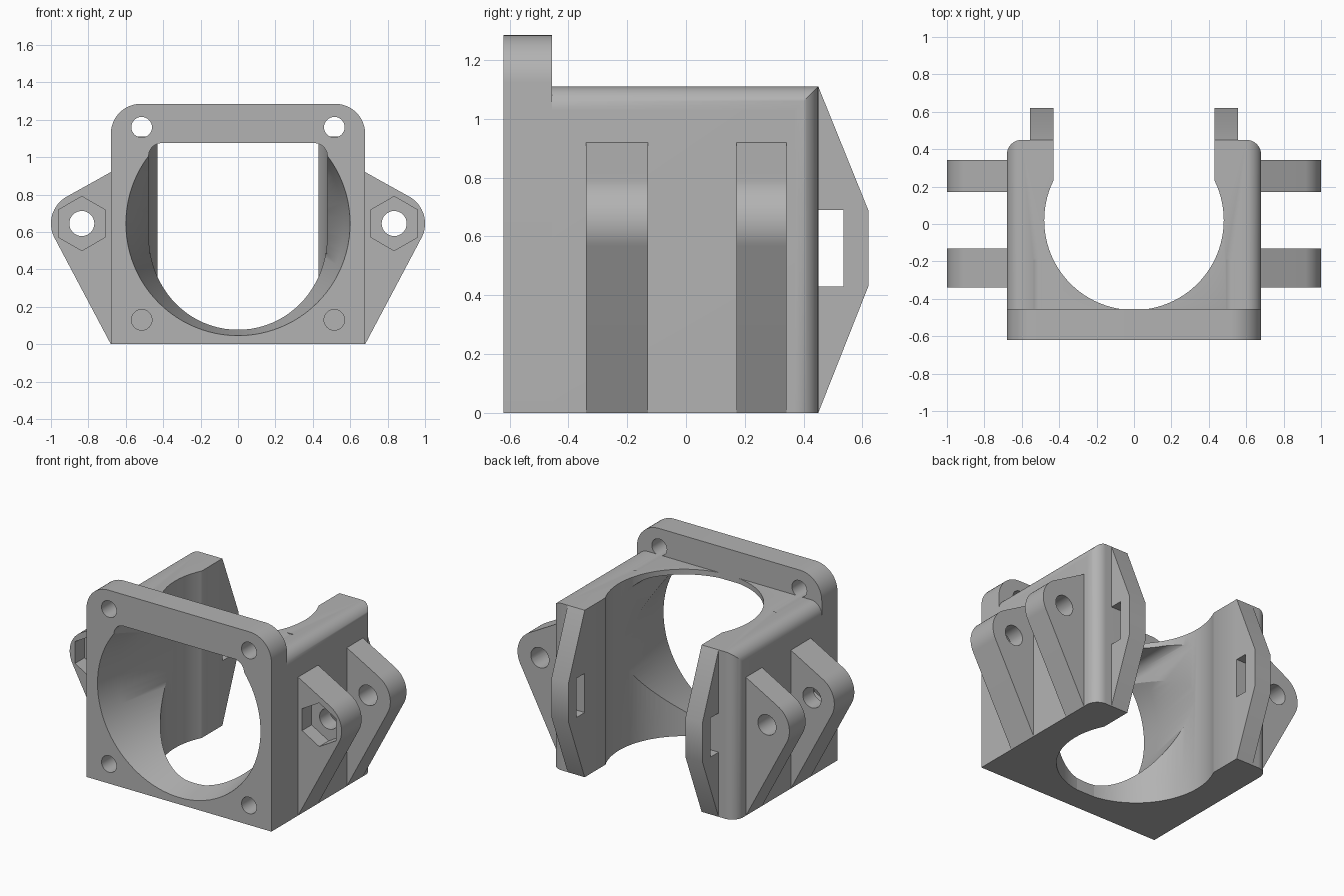
import bpy, bmesh
from math import sin, cos, pi, atan2, acos, hypot, radians

if "Cube" in bpy.data.objects:
    bpy.data.objects.remove(bpy.data.objects["Cube"], do_unlink=True)

grey = bpy.data.materials.new("plain grey")
grey.use_nodes = True
grey.diffuse_color = (0.45, 0.45, 0.45, 1)
grey.node_tree.nodes["Principled BSDF"].inputs["Base Color"].default_value = (0.45, 0.45, 0.45, 1)


def arc(cx, cy, r, start, end, n=12):
    return [(cx + r * cos(start + (end - start) * i / n),
             cy + r * sin(start + (end - start) * i / n)) for i in range(n + 1)]


def circle(cx, cy, r, n=32, turn=0):
    return arc(cx, cy, r, turn, turn + 2 * pi, n)[:-1]


def loft(name, ends, axis, lo, hi):
    """Solid between two matching outlines placed at lo and hi along an axis."""
    place = {"X": lambda u, v, w: (w, u, v),
             "Y": lambda u, v, w: (u, w, v),
             "Z": lambda u, v, w: (u, v, w)}[axis]
    bm = bmesh.new()
    a, b = [[bm.verts.new(place(u, v, w)) for u, v in pts]
            for pts, w in zip(ends, (lo, hi))]
    bm.faces.new(a)
    bm.faces.new(b)
    for i in range(len(a)):
        j = (i + 1) % len(a)
        bm.faces.new((a[i], a[j], b[j], b[i]))
    bmesh.ops.recalc_face_normals(bm, faces=bm.faces)
    mesh = bpy.data.meshes.new(name)
    bm.to_mesh(mesh)
    bm.free()
    mesh.materials.append(grey)
    ob = bpy.data.objects.new(name, mesh)
    bpy.context.collection.objects.link(ob)
    return ob


def prism(name, pts, axis, lo, hi):
    return loft(name, (pts, pts), axis, lo, hi)


def box(name, x, y, z):
    return prism(name, [(x[0], y[0]), (x[1], y[0]), (x[1], y[1]), (x[0], y[1])], "Z", *z)


def arch(w, lo, hi, r):
    """Rectangle outline with its two upper corners rounded."""
    return ([(-w, lo), (w, lo)] + arc(w - r, hi - r, r, 0, pi / 2)
            + arc(r - w, hi - r, r, pi / 2, pi))


def boolean(ob, tools, operation="DIFFERENCE"):
    bpy.context.view_layer.objects.active = ob
    for tool in tools:
        tool.hide_render = True
        mod = ob.modifiers.new("cut", "BOOLEAN")
        mod.operation, mod.solver, mod.object = operation, "EXACT", tool
        bpy.ops.object.modifier_apply(modifier=mod.name)


def finish(ob):
    bpy.ops.object.select_all(action="DESELECT")
    ob.select_set(True)
    bpy.context.view_layer.objects.active = ob
    bpy.ops.object.shade_smooth_by_angle(angle=radians(30))


# Cutters: tapered front duct with a flat ceiling, vertical bore, rear opening
mid, ceiling = 0.645, 1.075
duct = loft("duct_cutter", (circle(0, mid, 0.615, 96), circle(0, mid, 0.479, 96)), "Y", -0.7, 0)
lid = box("lid_cutter", (-1, 1), (-1, 1), (ceiling, 2))
boolean(duct, [lid])
duct_top = prism("duct_top_cutter", arch(0.478, mid, ceiling, 0.07), "Y", -0.7, 0)
bore = prism("bore_cutter", circle(0, 0.02, 0.48, 96), "Z", -0.1, 1.2)
rear_gap = box("rear_gap_cutter", (-0.43, 0.43), (0.1, 0.7), (-0.1, 1.2))
screws = [prism("screw_cutter", circle(x, z, 0.055), "Y", -0.7, -0.19)
          for x in (-0.515, 0.515) for z in (0.13, 1.16)]
cutters = [duct, lid, duct_top, bore, rear_gap] + screws

# Body: rounded upper side edges and rounded rear corners
body = prism("body", arch(0.68, 0, 1.11, 0.08), "Y", -0.455, 0.6)
plan = prism("plan_cutter", arch(0.68, -0.6, 0.45, 0.08), "Z", -0.1, 1.3)
boolean(body, [plan], "INTERSECT")
boolean(body, [bore, rear_gap, duct, duct_top] + screws)
cutters.append(plan)

# Front flange
flange = prism("front_flange", arch(0.68, 0, 1.285, 0.16), "Y", -0.62, -0.455)
boolean(flange, [duct, duct_top] + screws)
parts = [body, flange]

# Rounded lug outline: tangents from the body wall around the pivot
px, pr, wall = 0.835, 0.165, 0.68


def tangent(z, sign):
    dx, dz = wall - px, z - mid
    return atan2(dz, dx) + sign * acos(pr / hypot(dx, dz))


lug = [(wall, 0)] + arc(px, mid, pr, tangent(0, 1), tangent(0.92, -1), 20) + [(wall, 0.92)]

for side, s in (("left", 1), ("right", -1)):
    # Side lugs with pivot holes, nut pocket in the front one
    pivot = prism("pivot_cutter", circle(s * px, mid, 0.067), "Y", -0.5, 0.5)
    pocket = prism("nut_cutter", circle(s * px, mid, 0.145, 6, pi / 6), "Y", -0.5, -0.24)
    for place, lo, hi in (("front", -0.34, -0.13), ("rear", 0.172, 0.342)):
        ob = prism(f"{side}_{place}_lug", [(s * x, z) for x, z in lug], "Y", lo, hi)
        boolean(ob, [pivot, pocket] if place == "front" else [pivot])
        parts.append(ob)

    # Rear tabs with strap windows
    xs = sorted((s * 0.43, s * 0.555))
    tab = prism(f"{side}_rear_tab", [(0.45, 0), (0.62, 0.43), (0.62, 0.69), (0.45, 1.11)], "X", *xs)
    window = box("window_cutter", (s * 0.5 - 0.2, s * 0.5 + 0.2), (0.44, 0.535), (0.43, 0.69))
    boolean(tab, [window])
    parts.append(tab)
    cutters += [pivot, pocket, window]

for ob in cutters:
    bpy.data.objects.remove(ob, do_unlink=True)
for ob in parts:
    finish(ob)
